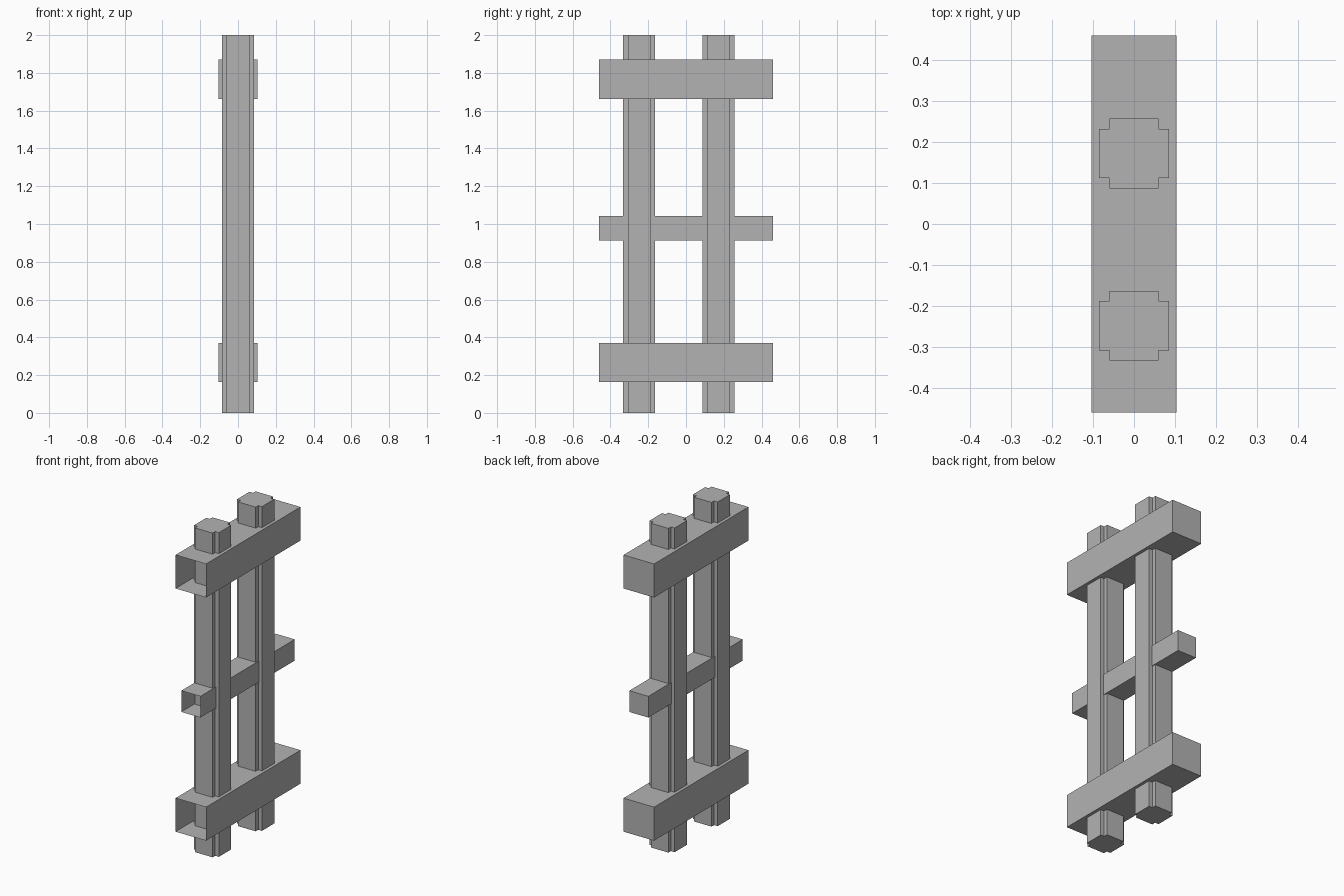
import bpy, bmesh

if "Cube" in bpy.data.objects:
    bpy.data.objects.remove(bpy.data.objects["Cube"])

# single material
grey = bpy.data.materials.new("plain grey")
grey.diffuse_color = (0.45, 0.45, 0.45, 1)
grey.use_nodes = True
grey.node_tree.nodes["Principled BSDF"].inputs["Base Color"].default_value = grey.diffuse_color


def make_object(name, bm):
    bmesh.ops.recalc_face_normals(bm, faces=bm.faces)
    mesh = bpy.data.meshes.new(name)
    bm.to_mesh(mesh)
    bm.free()
    mesh.materials.append(grey)
    bpy.context.collection.objects.link(bpy.data.objects.new(name, mesh))


def post(name, y, outer=0.085, inner=0.06, height=2.0):
    """Upright with notched corners, extruded from its cross profile."""
    bm = bmesh.new()
    corner = [(outer, inner), (inner, inner), (inner, outer)]
    profile = []
    for sx, sy in ((1, 1), (-1, 1), (-1, -1), (1, -1)):
        pts = corner if sx * sy > 0 else corner[::-1]
        profile += [(sx * px, sy * py) for px, py in pts]
    base = bm.faces.new([bm.verts.new((px, y + py, 0)) for px, py in profile])
    top = bmesh.ops.extrude_face_region(bm, geom=[base], use_keep_orig=True)
    verts = [v for v in top["geom"] if isinstance(v, bmesh.types.BMVert)]
    bmesh.ops.translate(bm, verts=verts, vec=(0, 0, height))
    make_object(name, bm)


def rail(name, half_width, z0, z1, half_length=0.46):
    """Hollow crossbar, open at its front end."""
    bm = bmesh.new()
    bmesh.ops.create_cube(bm, size=1)
    for v in bm.verts:
        v.co = (v.co.x * 2 * half_width, v.co.y * 2 * half_length,
                z1 if v.co.z > 0 else z0)
    bm.normal_update()
    bmesh.ops.recalc_face_normals(bm, faces=bm.faces)
    front = [f for f in bm.faces if f.normal.y < -0.9]
    bmesh.ops.delete(bm, geom=front, context="FACES")
    make_object(name, bm)


# uprights
post("front_post", -0.248)
post("back_post", 0.172)

# crossbars
rail("lower_rail", 0.104, 0.163, 0.37)
rail("middle_rail", 0.065, 0.912, 1.043)
rail("upper_rail", 0.104, 1.663, 1.87)
